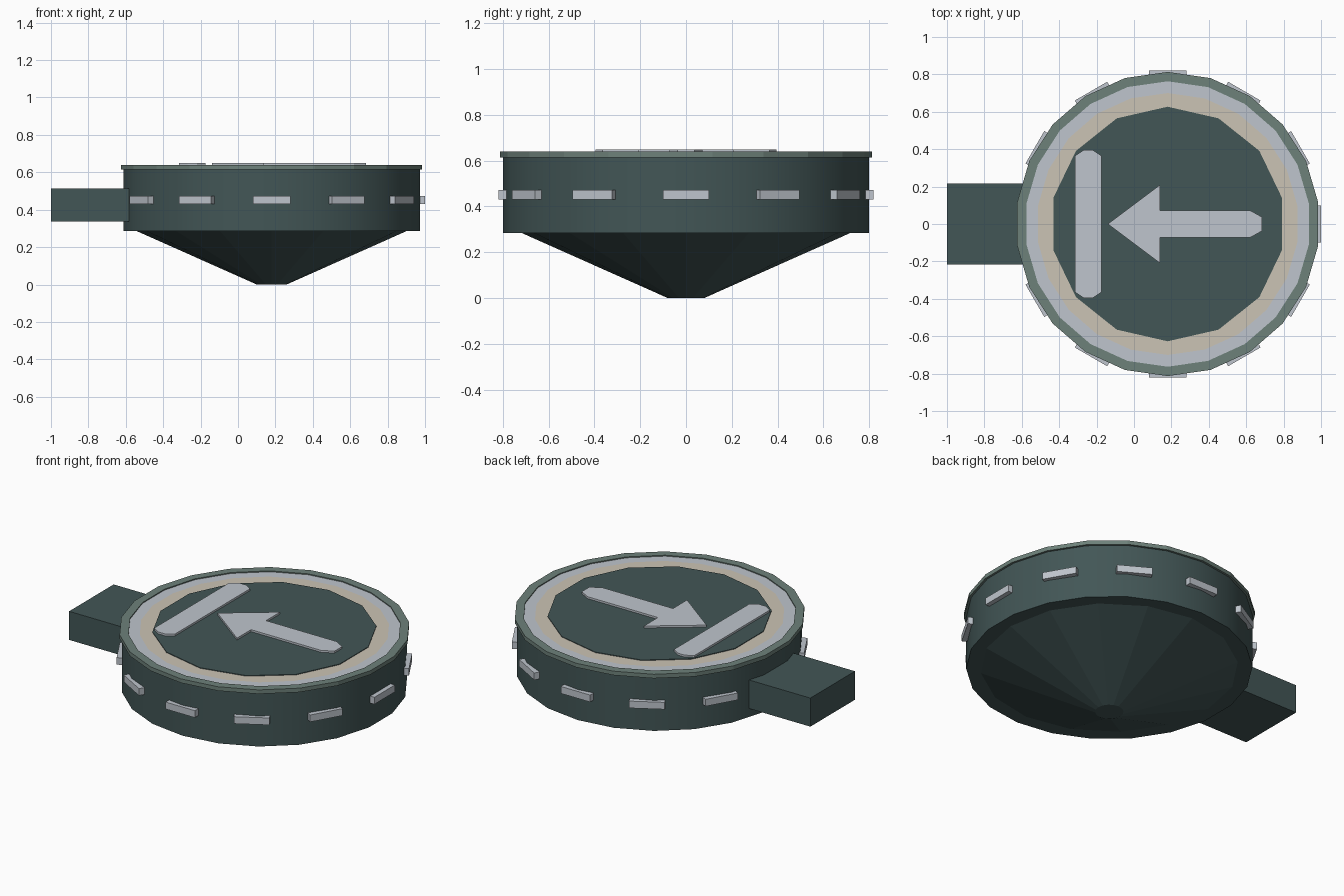
import bpy, bmesh, math
from mathutils import Matrix

if "Cube" in bpy.data.objects:
    bpy.data.objects.remove(bpy.data.objects["Cube"])

CX = 0.18  # centre of the round body


def material(name, rgb):
    m = bpy.data.materials.new(name)
    m.diffuse_color = (*rgb, 1)
    m.use_nodes = True
    m.node_tree.nodes["Principled BSDF"].inputs["Base Color"].default_value = m.diffuse_color
    return m


DARK = material("dark_green", (0.055, 0.093, 0.093))
RIM = material("grey_green", (0.155, 0.22, 0.195))
GREY = material("light_grey", (0.52, 0.56, 0.61))
BEIGE = material("beige", (0.60, 0.55, 0.46))


def finish(name, bm, mat, smooth=False):
    bmesh.ops.recalc_face_normals(bm, faces=bm.faces)
    me = bpy.data.meshes.new(name)
    bm.to_mesh(me)
    bm.free()
    me.materials.append(mat)
    ob = bpy.data.objects.new(name, me)
    bpy.context.collection.objects.link(ob)
    if smooth:
        bpy.ops.object.select_all(action='DESELECT')
        ob.select_set(True)
        bpy.context.view_layer.objects.active = ob
        bpy.ops.object.shade_smooth_by_angle(angle=math.radians(30))
    return ob


def turned(name, profile, sides, mat, ring=False, smooth=False):
    """Turn an (r, z) profile; a ring closes on itself, otherwise ends are capped."""
    bm = bmesh.new()
    loops = []
    for r, z in profile:
        loops.append([bm.verts.new((CX + r * math.cos(a), r * math.sin(a), z))
                      for a in (math.pi / 2 + math.tau * i / sides for i in range(sides))])
    pairs = list(zip(loops, loops[1:]))
    if ring:
        pairs.append((loops[-1], loops[0]))
    else:
        bm.faces.new(loops[0])
        bm.faces.new(loops[-1])
    for a, b in pairs:
        for i in range(sides):
            j = (i + 1) % sides
            bm.faces.new((a[i], a[j], b[j], b[i]))
    return finish(name, bm, mat, smooth)


def box(name, x, y, z, mat, turn=None):
    bm = bmesh.new()
    size = [b - a for a, b in (x, y, z)]
    mid = [(a + b) / 2 for a, b in (x, y, z)]
    bmesh.ops.create_cube(bm, size=1, matrix=Matrix.Translation(mid) @ Matrix.Diagonal((*size, 1)))
    if turn is not None:
        bm.transform(Matrix.Translation((CX, 0, 0)) @ Matrix.Rotation(turn, 4, 'Z'))
    return finish(name, bm, mat)


def plate(name, half, z0, z1, mat):
    """Flat plate from a half outline (y >= 0) mirrored across y = 0."""
    pts = half + [(x, -y) for x, y in reversed(half) if y > 0]
    bm = bmesh.new()
    f = bm.faces.new([bm.verts.new((x, y, z0)) for x, y in pts])
    out = bmesh.ops.extrude_face_region(bm, geom=[f])
    for v in out["geom"]:
        if isinstance(v, bmesh.types.BMVert):
            v.co.z = z1
    return finish(name, bm, mat)


# Body, lower cone and side arm
turned("body", [(0.8, 0.285), (0.8, 0.62)], 22, DARK, smooth=True)
turned("lower_cone", [(0.08, 0.0), (0.72, 0.285)], 16, DARK)
box("side_arm", (-1, -0.58), (-0.217, 0.217), (0.337, 0.513), DARK)

# Top rim, coloured rings and centre disc
turned("top_rim", [(0.813, 0.615), (0.813, 0.64), (0.763, 0.64), (0.763, 0.615)], 22, RIM, ring=True)
turned("grey_ring", [(0.763, 0.615), (0.763, 0.634), (0.70, 0.634), (0.70, 0.615)], 22, GREY, ring=True)
turned("beige_ring", [(0.70, 0.615), (0.70, 0.634), (0.60, 0.634), (0.60, 0.615)], 22, BEIGE, ring=True)
turned("centre_disc", [(0.627, 0.615), (0.627, 0.638)], 14, DARK)

# Arrow and bar on the disc
plate("arrow", [(-0.14, 0), (0.14, 0.21), (0.14, 0.073), (0.62, 0.073), (0.685, 0.037)],
      0.637, 0.65, GREY)
plate("bar", [(-0.315, 0.365), (-0.27, 0.395), (-0.22, 0.395), (-0.175, 0.365)],
      0.637, 0.65, GREY)

# Small plates round the side, leaving out the one behind the arm
for i in range(12):
    if i != 6:
        box("side_plate", (0.78, 0.82), (-0.1, 0.1), (0.43, 0.473), GREY, math.tau * i / 12)
